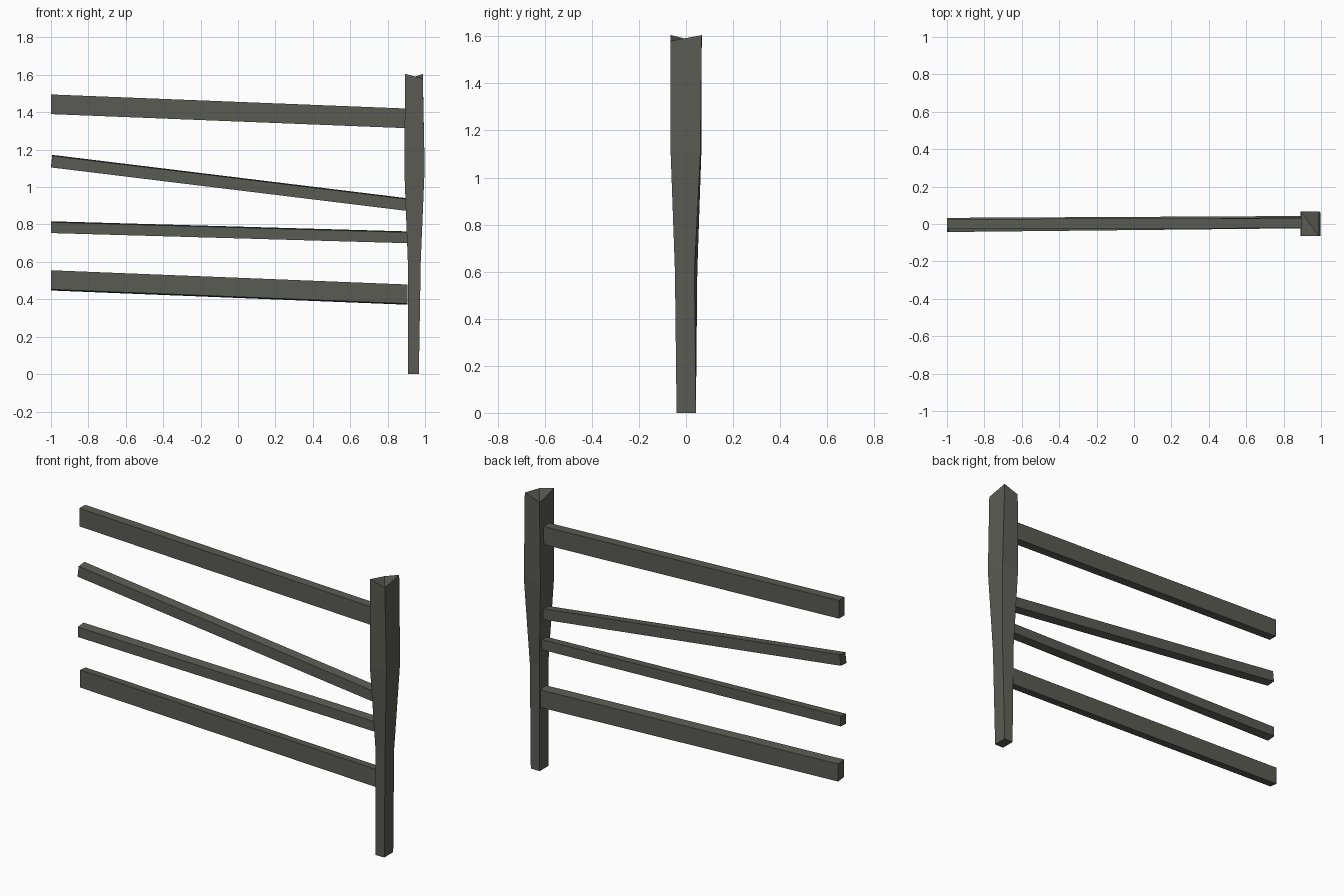
import bpy, bmesh

if "Cube" in bpy.data.objects:
    bpy.data.objects.remove(bpy.data.objects["Cube"])

wood = bpy.data.materials.new("dark weathered wood")
wood.diffuse_color = (0.105, 0.105, 0.09, 1)
wood.use_nodes = True
wood.node_tree.nodes["Principled BSDF"].inputs["Base Color"].default_value = wood.diffuse_color


def loft(name, rings, split=0):
    """Join four-cornered rings into a closed, flat-shaded solid."""
    bm = bmesh.new()
    vs = [[bm.verts.new(p) for p in ring] for ring in rings]
    for a, b in zip(vs, vs[1:]):
        for i in range(4):
            j = (i + 1) % 4
            bm.faces.new((a[i], a[j], b[j], b[i]))
    bm.faces.new(vs[0][::-1])
    t = vs[-1]
    if split:  # notched top with a valley between corners 1 and 3
        bm.faces.new((t[0], t[1], t[3]))
        bm.faces.new((t[1], t[2], t[3]))
    else:
        bm.faces.new(t)
    bmesh.ops.recalc_face_normals(bm, faces=bm.faces)
    me = bpy.data.meshes.new(name)
    bm.to_mesh(me)
    bm.free()
    me.materials.append(wood)
    ob = bpy.data.objects.new(name, me)
    bpy.context.collection.objects.link(ob)


# Gate post: tapered, slightly uneven; corners front-left, front-right, back-right, back-left
def ring(x0, x1, y0, y1, zs, skew=0):
    return [(x0, y0 + skew, zs[0]), (x1, y0, zs[1]),
            (x1, y1 - skew, zs[2]), (x0, y1, zs[3])]


loft("gate_post", [
    ring(0.91, 0.967, -0.04, 0.042, [0] * 4),
    ring(0.908, 0.977, -0.047, 0.048, [0.6] * 4, 0.012),
    ring(0.889, 0.998, -0.065, 0.065, [1.1] * 4, 0.004),
    ring(0.894, 0.988, -0.065, 0.067, [1.605, 1.58, 1.605, 1.572]),
], split=1)


# Rails: left/right bottom heights, height, front y at each end, roll, right end x
def rail(name, zl, zr, h, yl, yr, roll, xr, slant=0.0):
    d = 0.053
    lean = roll * h / d

    def end(x, y, z, s):
        return [(x, y - lean / 2, z), (x, y + d - lean / 2, z + roll),
                (x + s, y + d + lean / 2 - lean, z + h + roll),
                (x + s, y - lean * 1.5 + lean, z + h)]
    loft(name, [end(-1, yl, zl, slant), end(xr, yr, zr, slant)])


rail("top_rail", 1.39, 1.315, 0.105, -0.026, -0.022, 0.0, 0.895)
rail("upper_middle_rail", 1.105, 0.873, 0.062, -0.04, -0.02, 0.005, 0.9, 0.007)
rail("lower_middle_rail", 0.754, 0.70, 0.058, -0.038, -0.014, 0.005, 0.903)
rail("bottom_rail", 0.453, 0.377, 0.102, -0.026, -0.016, -0.006, 0.905)
